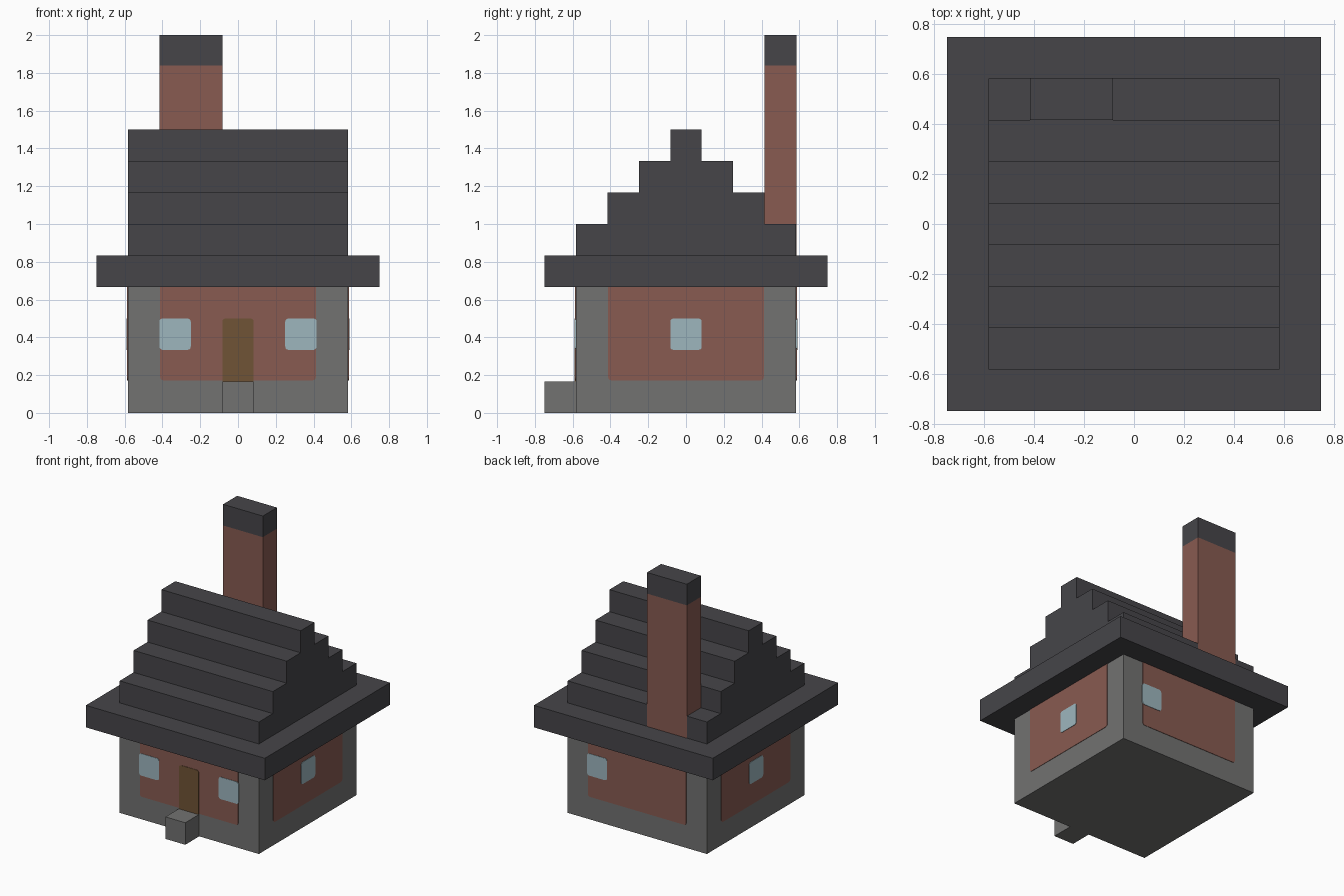
import bpy, bmesh, math
from mathutils import Matrix, Vector

cube = bpy.data.objects.get("Cube")
if cube:
    bpy.data.objects.remove(cube, do_unlink=True)

U = 1 / 6          # building block size
HALF = 3.5 * U     # half width of the walls


def material(name, rgb):
    linear = [((c / 255 + 0.055) / 1.055) ** 2.4 for c in rgb] + [1.0]
    mat = bpy.data.materials.new(name)
    mat.use_nodes = True
    mat.diffuse_color = linear
    mat.node_tree.nodes["Principled BSDF"].inputs["Base Color"].default_value = linear
    return mat


slate = material("dark_slate", (70, 69, 73))
stone = material("grey_stone", (114, 114, 113))
brick = material("red_brick", (136, 91, 81))
glass = material("pale_blue_glass", (157, 182, 190))
wood = material("brown_wood", (112, 84, 54))


def prism(name, outline, depth, matrix, mat):
    """Extrude a closed outline of 3D points along depth."""
    bm = bmesh.new()
    face = bm.faces.new([bm.verts.new(p) for p in outline])
    new = bmesh.ops.extrude_face_region(bm, geom=[face])["geom"]
    bmesh.ops.translate(bm, vec=depth, verts=[v for v in new if isinstance(v, bmesh.types.BMVert)])
    bmesh.ops.recalc_face_normals(bm, faces=bm.faces)
    bm.transform(matrix)
    mesh = bpy.data.meshes.new(name)
    bm.to_mesh(mesh)
    bm.free()
    mesh.materials.append(mat)
    obj = bpy.data.objects.new(name, mesh)
    bpy.context.collection.objects.link(obj)
    return obj


def box(name, x, y, z, mat):
    outline = [(x[0], y[0], z[0]), (x[1], y[0], z[0]), (x[1], y[1], z[0]), (x[0], y[1], z[0])]
    return prism(name, outline, Vector((0, 0, z[1] - z[0])), Matrix(), mat)


def plate(name, angle, u, z, mat, thick, round_bottom=True, round_top=True):
    """Thin wall plate with softened corners, turned about z to its wall."""
    outline = []
    corners = [(u[0], z[0], 180, round_bottom), (u[1], z[0], 270, round_bottom),
               (u[1], z[1], 0, round_top), (u[0], z[1], 90, round_top)]
    r = 0.018
    for cx, cz, start, rounded in corners:
        if not rounded:
            outline.append((cx, -HALF, cz))
            continue
        ox = cx + math.copysign(r, sum(u) / 2 - cx)
        oz = cz + math.copysign(r, sum(z) / 2 - cz)
        for step in range(4):
            a = math.radians(start + 30 * step)
            outline.append((ox + r * math.cos(a), -HALF, oz + r * math.sin(a)))
    turn = Matrix.Rotation(math.radians(angle), 4, "Z")
    return prism(name, outline, Vector((0, -thick, 0)), turn, mat)


# Walls, doorstep and overhanging eaves
box("walls", (-HALF, HALF), (-HALF, HALF), (0, 4 * U), stone)
box("doorstep", (-U / 2, U / 2), (-4.5 * U, -HALF), (0, U), stone)
box("eaves", (-4.5 * U, 4.5 * U), (-4.5 * U, 4.5 * U), (4 * U, 5 * U), slate)

# Stepped gable roof: one profile extruded along x
right_side = []
for i in range(4):
    y = HALF - i * U
    right_side += [(y, (5 + i) * U), (y, (6 + i) * U)]
profile = right_side + [(-y, z) for y, z in reversed(right_side)]
prism("stepped_roof", [(-HALF, y, z) for y, z in profile], Vector((2 * HALF, 0, 0)), Matrix(), slate)

# Chimney running down the back of the roof, with its cap
chimney_x = (-2.5 * U, -U / 2)
chimney_y = (2.5 * U, HALF + 0.002)
box("chimney", chimney_x, chimney_y, (5 * U, 11.04 * U), brick)
box("chimney_cap", chimney_x, chimney_y, (11.04 * U, 12 * U), slate)

# Brick panels and windows on each wall: angle and window centres along the wall
walls = {"front": (0, (-2, 2)), "left": (90, (0,)), "back": (180, (-2,)), "right": (270, (0,))}
for side, (angle, windows) in walls.items():
    plate(f"{side}_brick_panel", angle, (-0.412, 0.412), (0.172, 4 * U), brick, 0.003, round_top=False)
    for n, c in enumerate(windows):
        plate(f"{side}_window_{n + 1}", angle, ((c - 0.5) * U, (c + 0.5) * U), (2 * U, 3 * U), glass, 0.006)

# Front door
plate("door", 0, (-U / 2, U / 2), (U, 3 * U), wood, 0.006, round_bottom=False)
